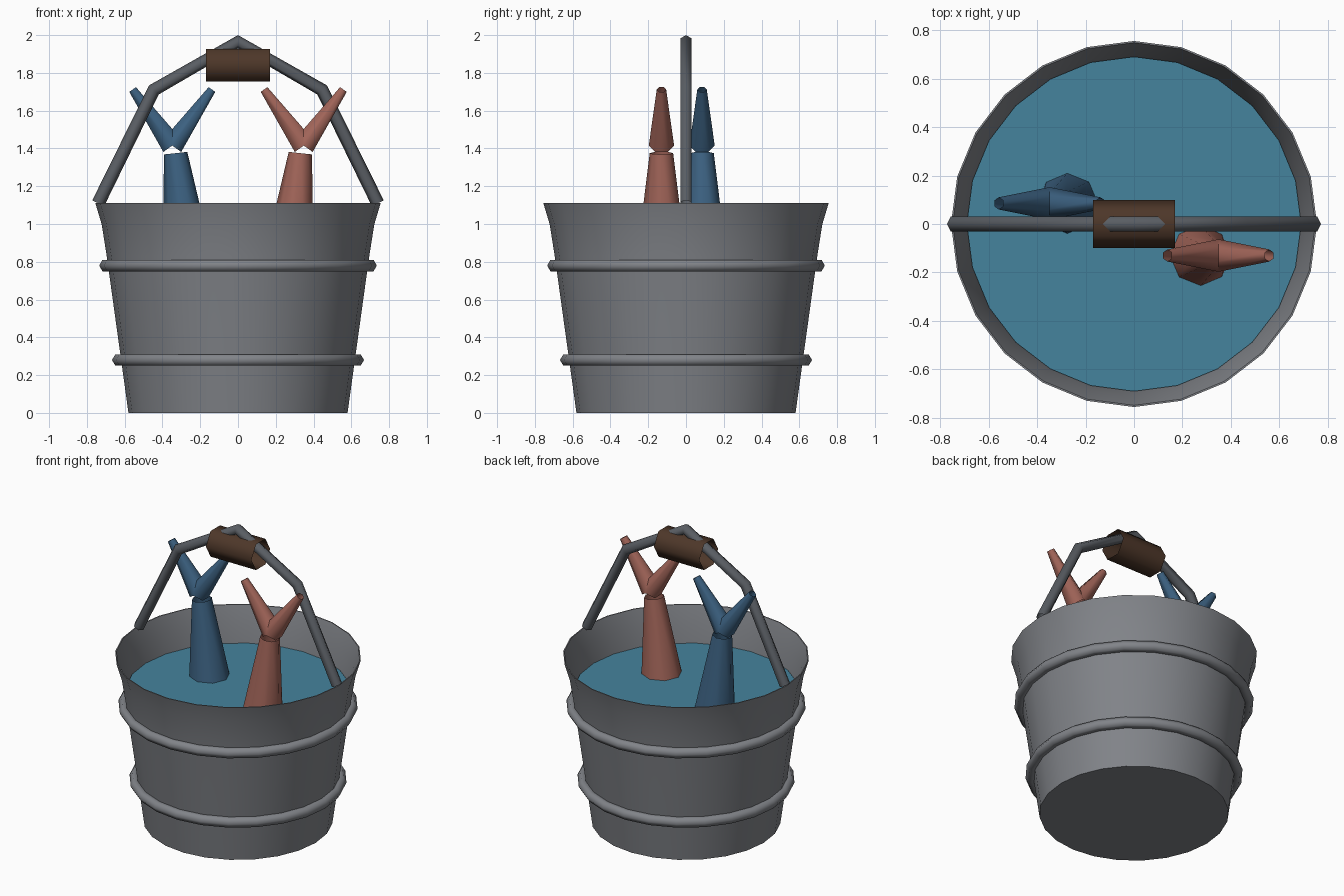
import bpy, bmesh
from math import pi, cos, sin, radians
from mathutils import Vector

if "Cube" in bpy.data.objects:
    bpy.data.objects.remove(bpy.data.objects["Cube"])


def material(name, rgb):
    m = bpy.data.materials.new(name)
    m.diffuse_color = (*rgb, 1)
    m.use_nodes = True
    m.node_tree.nodes["Principled BSDF"].inputs["Base Color"].default_value = m.diffuse_color
    return m


STEEL = material("steel", (0.22, 0.23, 0.25))
IRON = material("iron", (0.10, 0.11, 0.125))
WOOD = material("wood", (0.075, 0.038, 0.022))
WATER = material("water", (0.06, 0.23, 0.34))
RED = material("red_scales", (0.36, 0.13, 0.10))
BLUE = material("blue_scales", (0.045, 0.12, 0.22))


def finish(bm, name, mat, recalc=True):
    if recalc:
        bmesh.ops.recalc_face_normals(bm, faces=bm.faces)
    for f in bm.faces:
        f.smooth = True
    me = bpy.data.meshes.new(name)
    bm.to_mesh(me)
    bm.free()
    me.materials.append(mat)
    ob = bpy.data.objects.new(name, me)
    bpy.context.collection.objects.link(ob)
    return ob


def bridge(bm, rings):
    for a, b in zip(rings, rings[1:]):
        n = len(a)
        for i in range(n):
            j = (i + 1) % n
            bm.faces.new((a[i], a[j], b[j], b[i]))


def tube(name, points, radii, sides, phase, mat):
    """Open-ended tube along a path lying in an xz plane."""
    pts = [Vector(p) for p in points]
    bm = bmesh.new()
    rings = []
    y = Vector((0, 1, 0))
    for i, p in enumerate(pts):
        t = Vector()
        if i > 0:
            t += (p - pts[i - 1]).normalized()
        if i < len(pts) - 1:
            t += (pts[i + 1] - p).normalized()
        n = t.normalized().cross(y)
        angles = [phase + 2 * pi * k / sides for k in range(sides)]
        rings.append([bm.verts.new(p + (n * cos(a) + y * sin(a)) * radii[i]) for a in angles])
    bridge(bm, rings)
    return finish(bm, name, mat)


def lathe(name, profile, sides, mat):
    """Turned shape, capped at the first and last profile ring."""
    bm = bmesh.new()
    angles = [2 * pi * k / sides for k in range(sides)]
    rings = [[bm.verts.new((r * cos(a), r * sin(a), z)) for a in angles] for r, z in profile]
    bridge(bm, rings)
    bm.faces.new(rings[0])
    if len(rings) > 1:
        bm.faces.new(rings[-1])
    ob = finish(bm, name, mat)
    bpy.ops.object.select_all(action='DESELECT')
    bpy.context.view_layer.objects.active = ob
    ob.select_set(True)
    bpy.ops.object.shade_smooth_by_angle(angle=radians(40))
    return ob


# Bucket shell: flared outside, thin rim, inside wall and floor
lathe("bucket", [(0.58, 0), (0.695, 0.83), (0.722, 1.0), (0.755, 1.11),
                 (0.748, 1.11), (0.714, 1.0), (0.686, 0.83), (0.575, 0.03)], 24, STEEL)

# Water surface
lathe("water", [(0.69, 0.875)], 24, WATER)

# Hoops
for name, z, r in (("lower_hoop", 0.28, 0.632), ("upper_hoop", 0.78, 0.70)):
    bpy.ops.mesh.primitive_torus_add(major_segments=24, minor_segments=6,
                                     major_radius=r, minor_radius=0.035, location=(0, 0, z))
    hoop = bpy.context.object
    hoop.name = name
    hoop.data.materials.append(STEEL)
    bpy.ops.object.shade_smooth()

# Carrying handle and its wooden grip
tube("handle", [(-0.74, 0, 1.11), (-0.445, 0, 1.71), (0, 0, 1.965), (0.445, 0, 1.71), (0.74, 0, 1.11)],
     [0.035] * 5, 6, 0, IRON)
tube("handle_grip", [(-0.17, 0, 1.84), (0.17, 0, 1.84)], [0.1, 0.1], 6, pi / 2, WOOD)

# Two fish standing head down: tapered body and forked tail
for colour, mat, s, y in (("red", RED, 1, -0.13), ("blue", BLUE, -1, 0.085)):
    tube(colour + "_fish_body", [(s * 0.265, y, 0.78), (s * 0.33, y, 1.375)], [0.136, 0.062], 8, 0, mat)
    for side, dx in (("left", -0.21), ("right", 0.21)):
        x = s * 0.348
        tube(f"{colour}_fish_tail_{side}", [(x, y, 1.415), (x + dx, y, 1.712)], [0.067, 0.025], 6, pi / 2, mat)
